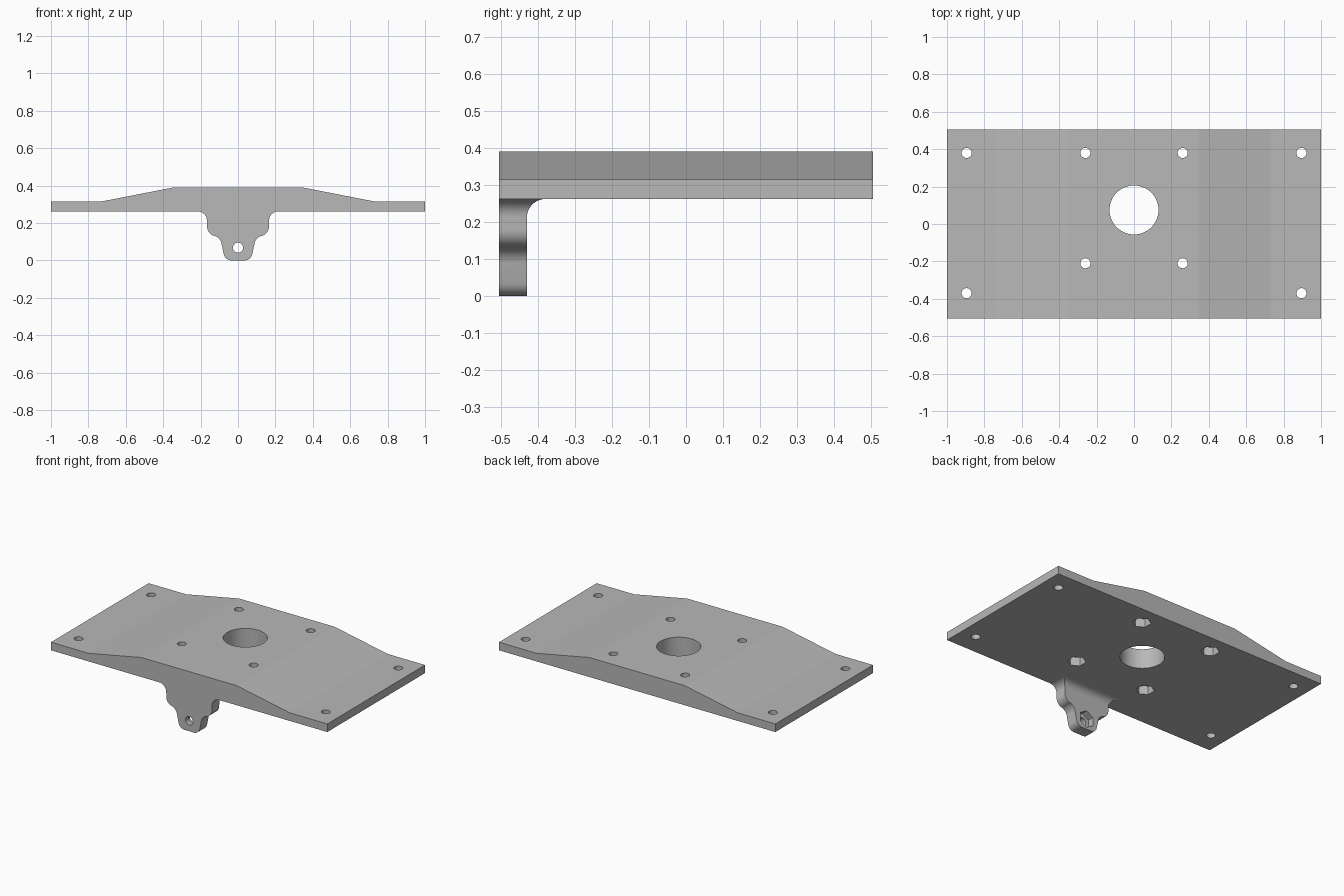
import bpy
import bmesh
from math import cos, sin, radians

if "Cube" in bpy.data.objects:
    bpy.data.objects.remove(bpy.data.objects["Cube"])

grey = bpy.data.materials.new("plain grey")
grey.use_nodes = True
colour = (0.48, 0.48, 0.48, 1)
grey.diffuse_color = colour
grey.node_tree.nodes["Principled BSDF"].inputs["Base Color"].default_value = colour

# Where a 2D profile point (u, v) at depth d lands, for each extrusion axis
PLACE = {
    "x": lambda u, v, d: (d, u, v),
    "y": lambda u, v, d: (u, d, v),
    "z": lambda u, v, d: (u, v, d),
}


def arc(cu, cv, r, start, end, steps=10):
    angles = [radians(start + (end - start) * i / steps) for i in range(steps + 1)]
    return [(cu + r * cos(a), cv + r * sin(a)) for a in angles]


def polygon(cu, cv, r, sides):
    return arc(cu, cv, r, 90, 450, sides)[:-1]


def prism(name, points, axis, low, high):
    bm = bmesh.new()
    ends = [[bm.verts.new(PLACE[axis](u, v, d)) for u, v in points] for d in (low, high)]
    for ring in ends:
        bm.faces.new(ring)
    n = len(points)
    for i in range(n):
        j = (i + 1) % n
        bm.faces.new((ends[0][i], ends[0][j], ends[1][j], ends[1][i]))
    bmesh.ops.recalc_face_normals(bm, faces=bm.faces)
    mesh = bpy.data.meshes.new(name)
    bm.to_mesh(mesh)
    bm.free()
    mesh.materials.append(grey)
    ob = bpy.data.objects.new(name, mesh)
    bpy.context.collection.objects.link(ob)
    return ob


def combine(target, other, operation):
    mod = target.modifiers.new("combine", "BOOLEAN")
    mod.operation = operation
    mod.solver = "EXACT"
    mod.object = other
    bpy.ops.object.select_all(action="DESELECT")
    bpy.context.view_layer.objects.active = target
    target.select_set(True)
    bpy.ops.object.modifier_apply(modifier=mod.name)
    bpy.data.objects.remove(other)


def mirrored(half):
    return half + [(-u, v) for u, v in reversed(half)]


FRONT, BACK, UNDER, TOP = -0.505, 0.505, 0.262, 0.39
TAB_BACK, HOLE, NUT = -0.43, 0.027, 0.055

# Plate with a thick middle and thin ends
plate = prism("mounting_plate",
              mirrored([(1, UNDER), (1, 0.315), (0.73, 0.315), (0.345, TOP)]),
              "y", FRONT, BACK)

# Hanging tab: front outline crossed with a filleted side outline
tab_half = ([(0.216, 0.285)]
            + arc(0.216, UNDER - 0.05, 0.05, 90, 180)
            + arc(0.115, 0.18, 0.05, 0, -75)
            + arc(0.142, 0.079, 0.055, 105, 175)[1:]
            + arc(0.035, 0.042, 0.042, -10, -90))
tab = prism("hanging_tab", mirrored(tab_half), "y", FRONT, -0.3)
side = ([(FRONT, -0.1), (TAB_BACK, -0.1)]
        + arc(TAB_BACK + 0.05, UNDER - 0.05, 0.05, 180, 90)
        + [(TAB_BACK + 0.05, 0.35), (FRONT, 0.35)])
combine(tab, prism("tab_side", side, "x", -0.5, 0.5), "INTERSECT")
combine(plate, tab, "UNION")

# Central bore
combine(plate, prism("bore", polygon(0, 0.075, 0.131, 64), "z", 0.1, 0.6), "DIFFERENCE")

# Corner holes, and inner holes with hexagonal nut pockets underneath
for s in (-1, 1):
    for x, y, pocket in ((0.895, 0.38, False), (0.895, -0.37, False),
                         (0.26, 0.38, True), (0.26, -0.21, True)):
        hole = prism("hole", polygon(s * x, y, HOLE, 40), "z", 0.1, 0.6)
        combine(plate, hole, "DIFFERENCE")
        if pocket:
            nut = prism("nut", polygon(s * x, y, NUT, 6), "z", 0.1, UNDER + 0.055)
            combine(plate, nut, "DIFFERENCE")

# Tab hole with a nut pocket in its back face
combine(plate, prism("hole", polygon(0, 0.068, HOLE, 40), "y", -0.6, -0.3), "DIFFERENCE")
combine(plate, prism("nut", polygon(0, 0.068, NUT, 6), "y", TAB_BACK - 0.04, -0.39), "DIFFERENCE")

# Smooth round walls, keep every real corner crisp
bpy.ops.object.select_all(action="DESELECT")
bpy.context.view_layer.objects.active = plate
plate.select_set(True)
bpy.ops.object.shade_smooth_by_angle(angle=radians(10.5))
